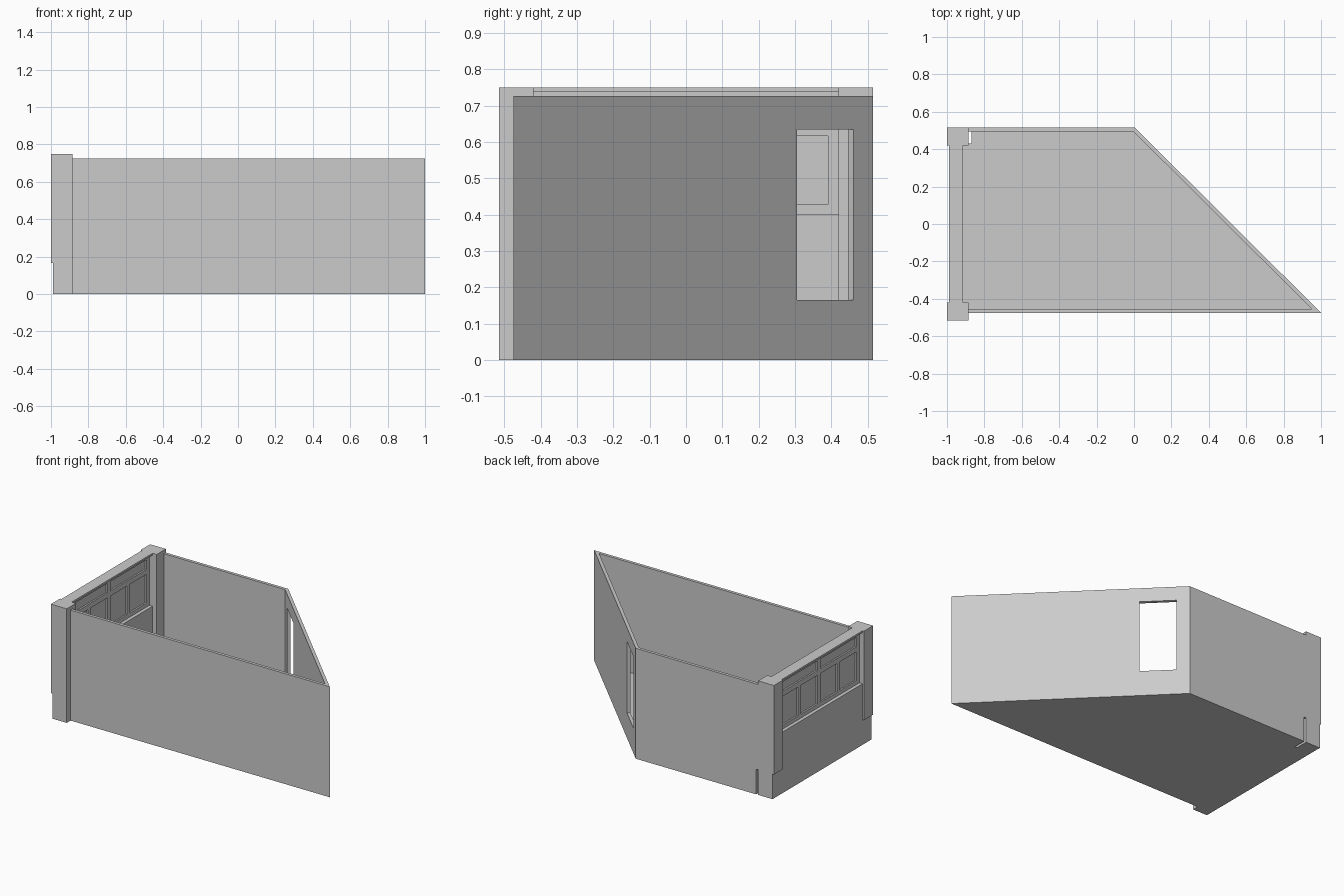
import bpy
import bmesh
from math import sqrt, pi
from mathutils import Matrix, Vector

cube = bpy.data.objects.get("Cube")
if cube:
    bpy.data.objects.remove(cube, do_unlink=True)

GREY = (0.6, 0.6, 0.6, 1.0)
plaster = bpy.data.materials.new("plain grey")
plaster.use_nodes = True
plaster.diffuse_color = GREY
plaster.node_tree.nodes["Principled BSDF"].inputs["Base Color"].default_value = GREY


def finish(name, bm):
    bmesh.ops.recalc_face_normals(bm, faces=bm.faces)
    mesh = bpy.data.meshes.new(name)
    bm.to_mesh(mesh)
    bm.free()
    mesh.materials.append(plaster)
    ob = bpy.data.objects.new(name, mesh)
    bpy.context.collection.objects.link(ob)
    return ob


def extrude(name, points, depth):
    """Extrude a closed outline along a vector."""
    bm = bmesh.new()
    face = bm.faces.new([bm.verts.new(p) for p in points])
    geom = bmesh.ops.extrude_face_region(bm, geom=[face], use_keep_orig=True)["geom"]
    moved = [g for g in geom if isinstance(g, bmesh.types.BMVert)]
    bmesh.ops.translate(bm, verts=moved, vec=depth)
    return finish(name, bm)


def box(name, x, y, z, turn=0.0):
    bm = bmesh.new()
    size = Vector((x[1] - x[0], y[1] - y[0], z[1] - z[0]))
    mid = Vector((sum(x), sum(y), sum(z))) / 2
    m = Matrix.Translation(mid) @ Matrix.Rotation(turn, 4, 'Z') @ Matrix.Diagonal(size.to_4d())
    bmesh.ops.create_cube(bm, size=1, matrix=m)
    return finish(name, bm)


def cut(target, cutter):
    cutter.hide_render = True
    mod = target.modifiers.new("opening", 'BOOLEAN')
    mod.operation = 'DIFFERENCE'
    mod.solver = 'EXACT'
    mod.object = cutter
    bpy.context.view_layer.objects.active = target
    bpy.ops.object.modifier_apply(modifier=mod.name)
    bpy.data.objects.remove(cutter, do_unlink=True)


FLOOR, WALL_TOP, TOP = 0.004, 0.726, 0.75
FRONT, BACK, THICK = -0.475, 0.515, 0.02
OUT, INN = -0.99, -0.915          # shopfront faces
PIER = -0.885                     # inner side of the piers
PY = 0.42                         # shopfront half width

# Thin floor, notched around the piers and the service slot
outline = [(INN, -PY), (PIER, -PY), (PIER, FRONT), (1, FRONT), (0.005, BACK),
           (-0.87, BACK), (-0.87, 0.43), (PIER, 0.43), (PIER, PY), (INN, PY)]
extrude("floor", [(x, y, 0) for x, y in outline], (0, 0, FLOOR))

# Front, slanted and back walls as one open ring
ring = [(-0.95, FRONT), (1, FRONT), (0.005, BACK), (-0.95, BACK),
        (-0.95, BACK - THICK), (-0.004, BACK - THICK),
        (0.951, FRONT + THICK), (-0.95, FRONT + THICK)]
walls = extrude("outer_walls", [(x, y, FLOOR) for x, y in ring], (0, 0, WALL_TOP - FLOOR))

# Window opening in the slanted wall
cy = 0.3825
cx = 0.005 + (BACK - cy)
half = 0.0775 * sqrt(2)
cut(walls, box("window_cutter", (cx - half, cx + half), (cy - 0.1, cy + 0.1),
               (0.165, 0.635), -pi / 4))

# Service slot at the foot of the back wall
cut(walls, box("slot_cutter", (PIER, -0.87), (0.43, 0.6), (-0.1, 0.165)))

# Corner piers with a set-back foot
profile = [(OUT, 0), (PIER, 0), (PIER, TOP), (-1, TOP), (-1, 0.165), (OUT, 0.165)]
for side, y in (("front", -BACK), ("back", PY)):
    extrude(side + "_pier", [(x, y, z) for x, z in profile], (0, BACK - PY, 0))

# Shopfront: low wall, top beam, thin panes and frame bars
box("low_wall", (OUT, INN), (-PY, PY), (0, 0.402))
box("top_beam", (OUT, INN), (-PY, PY), (0.738, TOP))
box("window_panes", (-0.957, -0.948), (-PY, PY), (0.402, 0.738))

FRAME = (-0.967, -0.938)
rails = (("sill_rail", 0.402, 0.428), ("middle_rail", 0.617, 0.65), ("head_rail", 0.712, 0.738))
for name, low, high in rails:
    box(name, FRAME, (-PY, PY), (low, high))
for i in range(5):
    y = (i - 2) * 0.2025
    top = 0.63 if i % 2 else 0.73
    box("mullion_%d" % (i + 1), FRAME, (y - 0.015, y + 0.015), (0.41, top))
